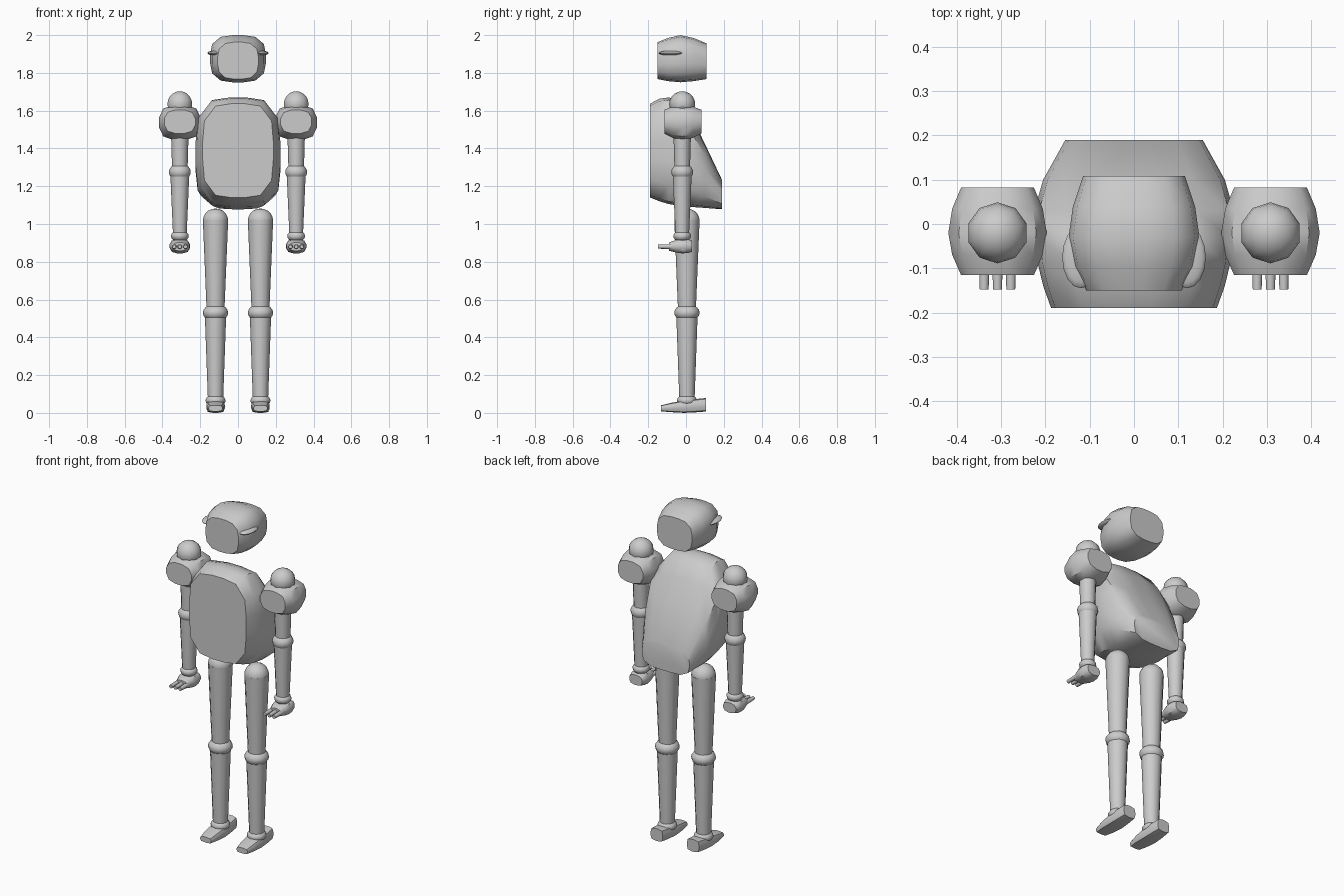
import bpy, bmesh
from math import cos, sin, pi, radians
from mathutils import Matrix, Vector

if "Cube" in bpy.data.objects:
    bpy.data.objects.remove(bpy.data.objects["Cube"])


def finish(bm, name):
    bmesh.ops.recalc_face_normals(bm, faces=bm.faces)
    me = bpy.data.meshes.new(name)
    bm.to_mesh(me)
    bm.free()
    for p in me.polygons:
        p.use_smooth = True
    me.set_sharp_from_angle(angle=radians(42))
    ob = bpy.data.objects.new(name, me)
    bpy.context.collection.objects.link(ob)
    return ob


def barrel(name, x, sections, n=4.0, sides=16):
    """Rounded-square sections lofted along y: (y, half width, z low, z high)."""
    bm = bmesh.new()
    rings = []
    for y, w, lo, hi in sections:
        ring = []
        for i in range(sides):
            a = 2 * pi * (i + 0.5) / sides
            c, s = cos(a), sin(a)
            k = (abs(c) ** n + abs(s) ** n) ** (-1 / n)
            ring.append(bm.verts.new((x + w * k * c, y, (lo + hi) / 2 + (hi - lo) / 2 * k * s)))
        rings.append(ring)
    for r, q in zip(rings, rings[1:]):
        for i in range(sides):
            j = (i + 1) % sides
            bm.faces.new((r[i], r[j], q[j], q[i]))
    bm.faces.new(rings[0])
    bm.faces.new(rings[-1])
    return finish(bm, name)


def ball(name, center, size, segments=12):
    bm = bmesh.new()
    bmesh.ops.create_uvsphere(bm, u_segments=segments, v_segments=10, radius=1,
                              matrix=Matrix.Translation(center) @ Matrix.Diagonal((*size, 1)))
    return finish(bm, name)


def rod(name, start, end, r1, r2, segments=12):
    start, end = Vector(start), Vector(end)
    d = end - start
    m = Matrix.Translation((start + end) / 2) @ d.to_track_quat('Z', 'Y').to_matrix().to_4x4()
    bm = bmesh.new()
    bmesh.ops.create_cone(bm, cap_ends=True, segments=segments, radius1=r1, radius2=r2,
                          depth=d.length, matrix=m)
    return finish(bm, name)


# head and torso
barrel("head", 0, [(-0.15, 0.108, 1.767, 1.963), (-0.095, 0.137, 1.756, 1.985),
                   (-0.03, 0.148, 1.75, 2.0), (0.04, 0.138, 1.756, 1.985),
                   (0.108, 0.115, 1.767, 1.957)], n=3.2)
barrel("torso", 0, [(-0.19, 0.187, 1.14, 1.637), (-0.14, 0.205, 1.12, 1.664),
                    (-0.09, 0.217, 1.105, 1.67), (-0.03, 0.225, 1.096, 1.65),
                    (0.03, 0.225, 1.09, 1.57), (0.10, 0.205, 1.085, 1.425),
                    (0.19, 0.155, 1.078, 1.235)], n=3.8)

for tag, s in (("left", 1), ("right", -1)):
    ball(f"{tag}_brow", (s * 0.12, -0.075, 1.905), (0.042, 0.07, 0.013), 16)

    # arm
    x, y = s * 0.308, -0.02
    barrel(f"{tag}_shoulder_pad", x, [(-0.115, 0.083, 1.478, 1.605), (-0.07, 0.103, 1.455, 1.623),
                                      (-0.02, 0.112, 1.443, 1.632), (0.035, 0.103, 1.455, 1.623),
                                      (0.082, 0.083, 1.478, 1.605)], n=2.8, sides=12)
    ball(f"{tag}_shoulder_ball", (x, y, 1.635), (0.069, 0.069, 0.068), 10)
    rod(f"{tag}_upper_arm", (x, y, 1.29), (x, y, 1.6), 0.041, 0.05)
    ball(f"{tag}_elbow", (x, y, 1.275), (0.058, 0.058, 0.046))
    rod(f"{tag}_forearm", (x, y, 0.94), (x, y, 1.26), 0.036, 0.05)
    ball(f"{tag}_wrist", (x, y, 0.936), (0.047, 0.047, 0.032))
    barrel(f"{tag}_palm", x, [(-0.09, 0.037, 0.858, 0.902), (-0.05, 0.051, 0.848, 0.917),
                              (-0.02, 0.054, 0.844, 0.921), (0.01, 0.051, 0.846, 0.92),
                              (0.032, 0.042, 0.853, 0.912)], n=2.8, sides=12)
    for i in (-1, 0, 1):
        fx = x + i * 0.03
        rod(f"{tag}_finger_{i + 2}", (fx, -0.06, 0.88), (fx, -0.148, 0.88), 0.0135, 0.0105, 10)

    # leg
    x, y = s * 0.119, 0.005
    ball(f"{tag}_hip", (x, y, 1.018), (0.067, 0.067, 0.064))
    rod(f"{tag}_thigh", (x, y, 0.54), (x, y, 1.02), 0.047, 0.067)
    ball(f"{tag}_knee", (x, y, 0.53), (0.067, 0.067, 0.047))
    rod(f"{tag}_shin", (x, y, 0.06), (x, y, 0.53), 0.04, 0.057)
    ball(f"{tag}_ankle", (x, y, 0.065), (0.053, 0.053, 0.034))
    barrel(f"{tag}_foot", x, [(-0.133, 0.036, 0.008, 0.04), (-0.08, 0.045, 0.004, 0.053),
                              (-0.01, 0.049, 0.0, 0.066), (0.05, 0.046, 0.003, 0.073),
                              (0.105, 0.04, 0.007, 0.079)], n=4, sides=12)
